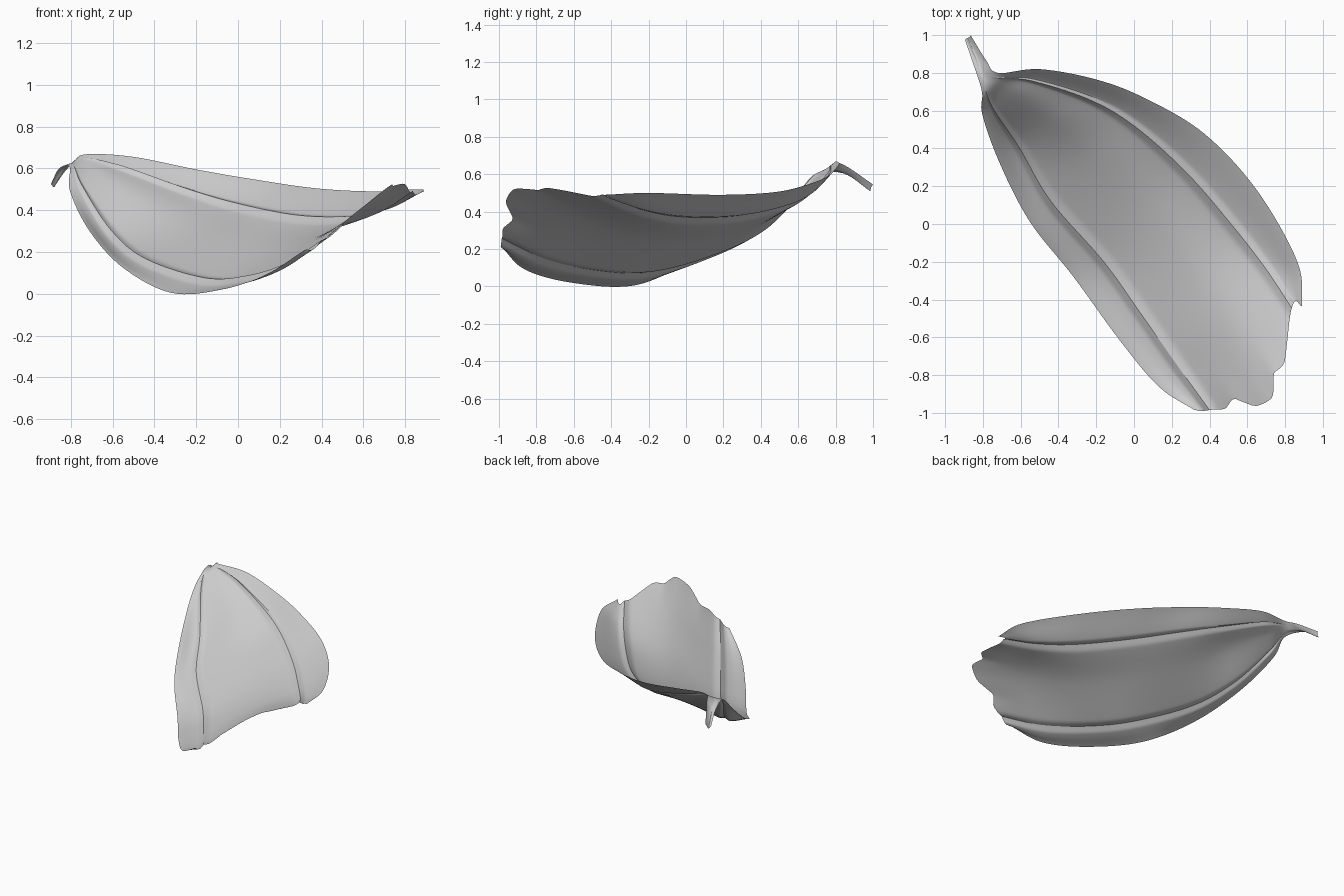
import bpy
import math
from mathutils import Vector

cube = bpy.data.objects.get("Cube")
if cube:
    bpy.data.objects.remove(cube, do_unlink=True)

ROWS_PER_SPAN = 8
COLS_PER_SPAN = 20

# Five lengthwise rails, each running from the stem end to the leaf tip
left_edge = [(-.895, .975, .525), (-.855, .86, .6), (-.805, .7, .605), (-.803, .58, .49),
             (-.71, .32, .3), (-.55, .01, .125), (-.32, -.28, .005), (-.08, -.61, .02),
             (.13, -.86, .09), (.32, -.985, .21)]
left_ridge = [(-.89, .98, .52), (-.84, .865, .6), (-.79, .72, .615), (-.745, .61, .5),
              (-.605, .4, .285), (-.44, .12, .15), (-.16, -.2, .06), (.04, -.48, .07),
              (.23, -.75, .13), (.4, -.985, .24)]
middle = [(-.88, .985, .51), (-.825, .865, .595), (-.77, .755, .63), (-.66, .71, .58),
          (-.42, .56, .435), (-.2, .36, .31), (.07, .08, .235), (.32, -.25, .25),
          (.54, -.57, .365), (.74, -.91, .525)]
right_ridge = [(-.87, .99, .53), (-.805, .87, .61), (-.74, .78, .65), (-.55, .76, .595),
               (-.24, .66, .485), (0, .52, .415), (.28, .27, .36), (.53, -.02, .355),
               (.7, -.24, .395), (.835, -.445, .475)]
right_edge = [(-.865, 1, .545), (-.785, .87, .635), (-.72, .8, .668), (-.5, .82, .655),
              (-.2, .765, .595), (.06, .665, .55), (.37, .48, .505), (.65, .18, .49),
              (.865, -.2, .5), (.89, -.435, .49)]
rails = [left_edge, left_ridge, middle, right_ridge, right_edge]


def spline(points, t):
    """Smooth curve passing through every point, t counted in spans."""
    last = len(points) - 1
    i = min(int(t), last - 1)
    f = t - i
    b, c = Vector(points[i]), Vector(points[i + 1])
    a = Vector(points[i - 1]) if i > 0 else b * 2 - c
    d = Vector(points[i + 2]) if i + 2 <= last else c * 2 - b
    return (b * 2 + (c - a) * f + (a * 2 - b * 5 + c * 4 - d) * f ** 2
            + (b * 3 - a - c * 3 + d) * f ** 3) / 2


def tent(distance, width):
    return max(0.0, 1 - abs(distance) / width)


def leaf_point(s, v, length):
    """Point on the blade: s runs along the length, v across it."""
    p = spline([spline(rail, s) for rail in rails], v)
    spread = min(1.0, max(0.0, s - 2))
    # Raised folds along both ridges
    p.z += 0.017 * spread * (tent(v - 1, .16) + tent(v - 3, .16))
    # Scalloped notches at the tip
    dip = sum(tent(v - notch, .2) for notch in (1.48, 2.18))
    back = 0.07 * dip * max(0.0, s - length + 1) ** 2
    return p + Vector((-.5, .8, -.3)) * back


# Leaf blade and stem as one continuous sheet
length = len(left_edge) - 1
rows = length * ROWS_PER_SPAN + 1
cols = (len(rails) - 1) * COLS_PER_SPAN + 1
verts = [leaf_point(r / ROWS_PER_SPAN, c / COLS_PER_SPAN, length)
         for r in range(rows) for c in range(cols)]
faces = []
for r in range(rows - 1):
    for c in range(cols - 1):
        i = r * cols + c
        faces.append((i, i + cols, i + cols + 1, i + 1))

mesh = bpy.data.meshes.new("leaf")
mesh.from_pydata(verts, [], faces)
mesh.update()
leaf = bpy.data.objects.new("leaf", mesh)
bpy.context.collection.objects.link(leaf)

# Plain grey surface
grey = bpy.data.materials.new("light grey")
grey.use_nodes = True
colour = (.6, .6, .6, 1)
grey.diffuse_color = colour
grey.node_tree.nodes["Principled BSDF"].inputs["Base Color"].default_value = colour
mesh.materials.append(grey)

bpy.context.view_layer.objects.active = leaf
leaf.select_set(True)
bpy.ops.object.shade_smooth_by_angle(angle=math.radians(30))
